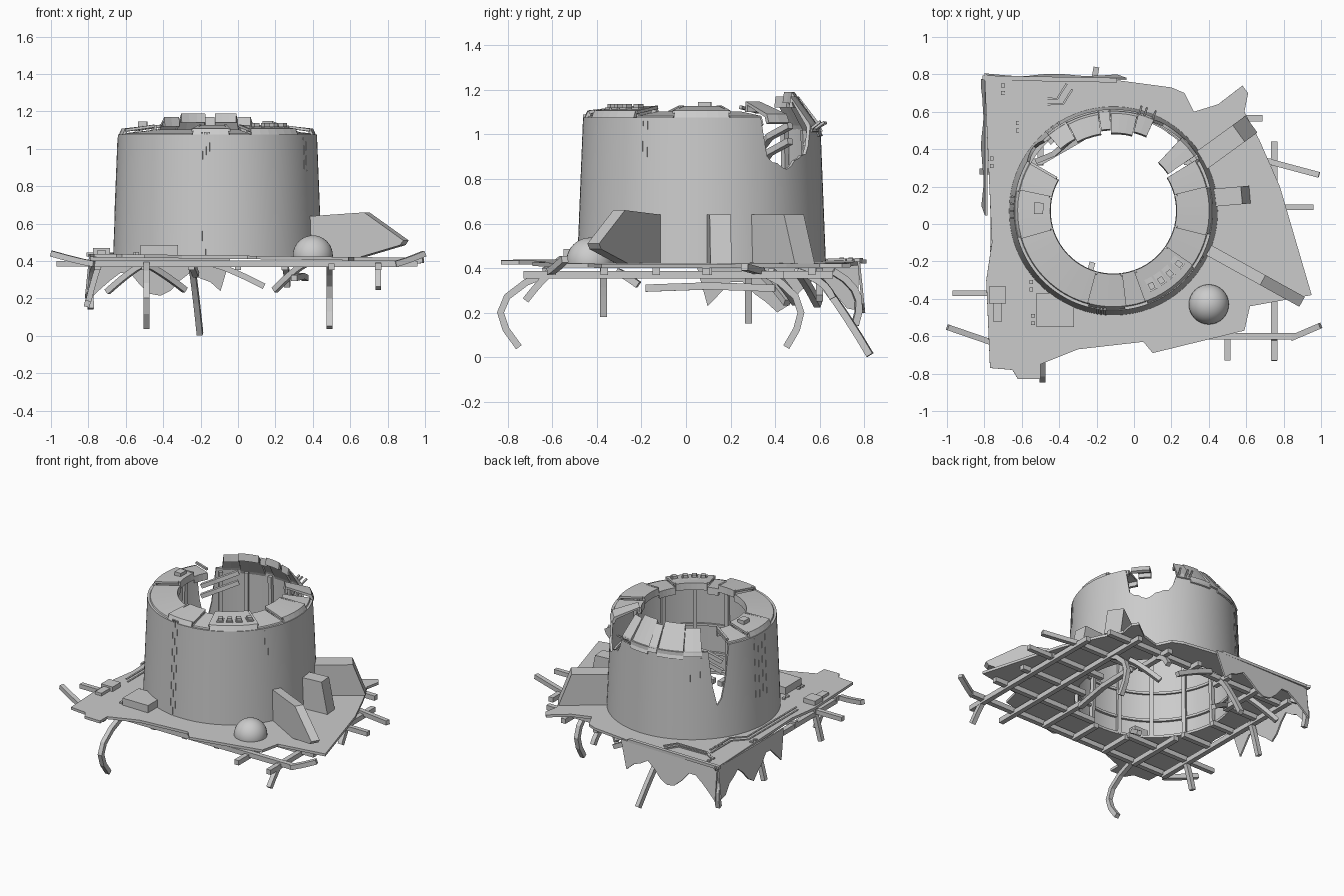
import bpy, bmesh, random
from math import radians as rad, sin, cos, pi, sqrt
from mathutils import Matrix

if "Cube" in bpy.data.objects:
    bpy.data.objects.remove(bpy.data.objects["Cube"])

random.seed(4)
CX, CY = -0.11, 0.07             # tower axis
DECK = .43

def pol(a, r, z):
    return (CX + r * cos(rad(a)), CY + r * sin(rad(a)), z)

def wall_r(z):                   # the tower tapers slightly
    return .55 - .04 * (z - DECK)

def add(name, data):
    ob = bpy.data.objects.new(name, data)
    bpy.context.collection.objects.link(ob)
    return ob

def mesh(name, verts, faces, thick=0):
    bm = bmesh.new()
    vs = [bm.verts.new(v) for v in verts]
    for f in faces:
        bm.faces.new([vs[i] for i in f])
    bmesh.ops.recalc_face_normals(bm, faces=bm.faces)
    me = bpy.data.meshes.new(name)
    bm.to_mesh(me)
    bm.free()
    ob = add(name, me)
    if thick:
        m = ob.modifiers.new("thickness", "SOLIDIFY")
        m.thickness, m.offset = thick, 0
    return ob

def prism(name, profile, thick, origin, ang):
    """Profile in (distance, z), extruded sideways, turned about z."""
    n, d = len(profile), (cos(rad(ang)), sin(rad(ang)))
    vs = [(origin[0] + d[0] * u - d[1] * o, origin[1] + d[1] * u + d[0] * o, z)
          for o in (-thick / 2, thick / 2) for u, z in profile]
    fs = [range(n), range(2 * n - 1, n - 1, -1)]
    fs += [(i, (i + 1) % n, n + (i + 1) % n, n + i) for i in range(n)]
    return mesh(name, vs, fs)

def box(name, c, size, ang=0):
    h, z = size[0] / 2, size[2] / 2
    return prism(name, [(-h, c[2] - z), (h, c[2] - z), (h, c[2] + z), (-h, c[2] + z)], size[1], c, ang)

def spline(cu, pts, closed=False):
    sp = cu.splines.new("POLY")
    sp.points.add(len(pts) - 1)
    sp.use_cyclic_u, sp.use_smooth = closed, False
    for p, co in zip(sp.points, pts):
        p.co, p.tilt = (*co, 1), pi / 4

def bar(name, pts, r=.02):
    """Square bar along a path."""
    cu = bpy.data.curves.new(name, "CURVE")
    cu.dimensions, cu.bevel_depth, cu.bevel_resolution, cu.use_fill_caps = "3D", r, 0, True
    spline(cu, pts)
    return add(name, cu)

def strut(x, y, heading, reach, drop, bulge=0):
    """Bent girder end: leaves along heading, droops (or rises) with a sideways bulge."""
    d = (cos(rad(heading)), sin(rad(heading)))
    pts = []
    for i in range(6):
        t = i / 5
        s = reach * t + bulge * sin(pi * t)
        pts.append((x + d[0] * s, y + d[1] * s, .385 - drop * t ** 1.2))
    bar("bent_strut", pts, .022)

# tower wall: blasted notch at the right back, narrow crack at the left back
def rim(a):
    if 30 < a < 66:
        return .86 + .1 * (abs(a - 46) / 18) ** 2 + random.uniform(-.02, .02)
    if 135 < a < 149:
        return .62 + .3 * abs(a - 142) / 7
    return 1.04 if 66 <= a <= 135 else 1.075
angs = list(range(0, 360, 3))
n, wv = len(angs), []
for a in angs:
    h = rim(a)
    wv += [pol(a, .55, .42), pol(a, wall_r(h), h)]
wall = mesh("tower_wall", wv, [(2 * i, 2 * ((i + 1) % n), 2 * ((i + 1) % n) + 1, 2 * i + 1) for i in range(n)], .016)

def panel(name, a0, a1, r0, z0, r1, z1, t=.02):
    """Ring segment: inner lip, sloped top, outer bevel tucked behind the wall."""
    k = max(2, int((a1 - a0) / 5))
    vs = []
    for i in range(k + 1):
        a = a0 + (a1 - a0) * i / k
        vs += [pol(a, r0, z0 - .04), pol(a, r0, z0), pol(a, r1 - .015, z1 + .005), pol(a, r1, z1 - .03)]
    fs = [(4 * i + j, 4 * i + 4 + j, 4 * i + 5 + j, 4 * i + 1 + j) for i in range(k) for j in range(3)]
    return mesh(name, vs, fs, t)

# crown: intact panels of alternating height, then raised broken ones at the back
cuts = [150, 168, 196, 255, 277, 290, 325, 346, 374, 392]
for i, (a0, a1) in enumerate(zip(cuts, cuts[1:])):
    dz = (-.005, .02)[i % 2]
    panel("crown_panel", a0 + .3, a1 - .3, .345, 1.1 + dz, .521, 1.075 + dz)
    bar("crown_rib", [pol(a0, .35, 1.122), pol(a0, .51, 1.1)], .01)
panel("loose_crown_panel", 34, 47, .36, 1.14, .53, 1.08)
torn = [66, 76, 92, 99, 118, 131]
for i, (a0, a1) in enumerate(zip(torn, torn[1:])):
    lift = .02 * (i % 2)
    panel("broken_crown_panel", a0, a1 - .4, .44 - lift, 1.16 + lift, .535, 1.04 - lift)
for a in (67, 72, 75):
    bar("torn_wire", [pol(a, .5, .95), pol(a, .54, 1.03), pol(a, .58, 1.05 + .03 * random.random())], .008)

# crown machinery
for a in (297, 304.5, 312, 321):
    box("crown_module", pol(a, .43, 1.105), (.09, .043, .03), a)
    box("crown_module_cap", pol(a, .45, 1.125), (.035, .03, .025), a)
box("crown_box", pol(178, .4, 1.125), (.05, .06, .04), 178)

# vertical conduits outside, stiffeners and hoops inside
for first, count, step, z0, z1 in [(261, 3, 2, DECK, 1.09), (330, 2, 2.5, .88, 1.06), (122, 3, 4, DECK, 1), (172, 4, 4, .64, 1.06)]:
    for i in range(count):
        a = first + i * step
        bar("wall_conduit", [pol(a, wall_r(z) + .004, z) for z in (z0, z1)], .008)
for a in [*range(160, 375, 24), *range(75, 135, 19)]:
    bar("inner_stiffener", [pol(a, .52, .42), pol(a, .5, 1.02)], .018)
for z in (.55, .75):
    bar("inner_hoop", [pol(a, .525, z) for a in range(150, 495 if z < .6 else 391, 8)], .012)

# torn hull plate with round opening
OUT = [(-.8, .81), (-.75, .77), (-.1, .77), (.2, .73), (.27, .7), (.32, .6), (.45, .64), (.58, .74), (.61, .7), (.59, .6),
       (.67, .45), (.78, .2), (.95, -.38), (.62, -.44), (.59, -.57), (.1, -.69), (.05, -.63), (-.3, -.67), (-.5, -.75),
       (-.5, -.83), (-.62, -.83), (-.65, -.78), (-.77, -.77), (-.79, -.3), (-.76, -.1)]
cu = bpy.data.curves.new("hull_plate", "CURVE")
cu.dimensions, cu.fill_mode, cu.extrude = "2D", "BOTH", .009
spline(cu, [(x, y, 0) for x, y in OUT], True)
spline(cu, [pol(a, .51, 0) for a in range(0, 360, 6)], True)
plate = add("hull_plate", cu)
plate.location.z, plate.rotation_euler.y = .42, rad(.7)

# torn skirts hanging from the back and left edges, deepest at both ends
def skirt(name, dx, dy):
    vs, k = [], 14
    for i in range(k + 1):
        t = i / k
        z = .42 if i == k else .27 - .06 * cos(t * 4 * pi) + random.uniform(-.02, .02)
        x, y = -.79 + dx * t, .775 + dy * t
        lean = .1 * (DECK - z) / .73
        vs += [(x, y, DECK), (x + dy * lean, y + dx * lean, z)]
    mesh(name, vs, [(2 * i, 2 * i + 2, 2 * i + 3, 2 * i + 1) for i in range(k)], .012)
skirt("back_skirt", .75, 0)
skirt("left_skirt", 0, -.73)
box("back_edge_strip", (-.45, .775, .435), (.72, .025, .02), -1)

# buttress fins
prism("front_fin", [(0, .42), (.3, .42), (.55, .485), (.57, .51), (.33, .66), (0, .64)], .06, (.4, -.14), -29)
for name, length, wide, at, ang in [("middle_fin", .2, .095, (.42, .14), 5), ("back_fin", .38, .11, (.32, .31), 36)]:
    prism(name, [(0, .42), (length, .42), (length * .78, .64), (0, .64)], wide, at, ang)

# dome, cut off below the deck
bm = bmesh.new()
bmesh.ops.create_uvsphere(bm, u_segments=32, v_segments=20, radius=.107, matrix=Matrix.Translation((.4, -.43, DECK)))
bmesh.ops.bisect_plane(bm, geom=bm.verts[:] + bm.edges[:] + bm.faces[:], plane_co=(0, 0, .41),
                       plane_no=(0, 0, -1), clear_outer=True)
me = bpy.data.meshes.new("dome")
bm.to_mesh(me)
bm.free()
me.shade_smooth()
add("dome", me)

# deck boxes, piping and studs
box("front_deck_box", (-.42, -.46, .455), (.2, .18, .06))
box("side_gadget_base", (-.73, -.38, .445), (.09, .09, .05))
box("side_gadget_neck", (-.73, -.47, .44), (.05, .1, .035))
for pts in ([(-.66, .67), (-.61, .64), (-.38, .64), (-.33, .72)], [(-.69, -.25), (-.69, .3), (-.61, .38), (-.61, .6)]):
    for o in (0, .03):
        bar("deck_pipe", [(x - o, y + o, .437) for x, y in pts], .008)
for x, y in [(-.76, .31), (-.62, .5), (-.7, .7), (-.55, -.35), (-.54, -.53)]:
    for o in (0, .04):
        box("deck_stud", (x, y + o, .437), (.02, .02, .02))

# girder grid under the plate, interrupted by the round opening
def girder(along_x, c, lo, hi, z):
    o, q = (CX, CY) if along_x else (CY, CX)
    half = sqrt(max(0, .46 ** 2 - (c - q) ** 2))
    for a, b in ((lo, o - half), (o + half, hi)):
        if b - a > .03:
            bar("girder", [(t, c, z) if along_x else (c, t, z) for t in (a, b)], .024)
for i in range(6):
    y = -.6 + .233 * i
    girder(True, y, -.77, .8 - .2 * max(y, -.3), .385)
for i in range(7):
    x = -.75 + .25 * i
    girder(False, x, -.73 if x > .4 else -.6, .44 if x > .6 else .66, .37)

# bent girder ends and dangling struts: x, y, heading, reach, drop, bulge
for s in [(-.77, -.63, 161, .24, -.055), (-.76, -.37, 180, .21, 0), (.84, -.61, 23, .17, -.055),
          (.7, .34, -15, .3, -.02), (.76, .09, 0, .2, 0),
          (-.49, -.6, -90, .15, .34, .15), (-.25, .56, 80, .27, .375), (.49, .33, 90, .12, .34, .12),
          (-.77, .66, 100, .1, .24, .06), (-.74, -.37, 180, .06, .2), (.75, -.6, -90, .12, .13),
          (-.74, .28, 180, .07, .23), (-.14, .6, 0, .28, .12), (.36, .38, 145, .2, .14),
          (.25, .5, 85, .16, .12, .03), (-.5, .33, 30, .25, .14), (-.5, .5, 155, .22, .15),
          (-.25, -.31, 75, .1, .06)]:
    strut(*s)
bar("hanging_beam", [(.3, -.18, .31), (.34, .1, .32), (.36, .4, .31)], .023)
for z in (.92, .99):
    bar("fallen_crown_beam", [pol(147, .49, z - .05), pol(136, .44, z), pol(118, .45, z + .05)], .02)

# curves and modifiers become plain meshes, then the round wall is smoothed
bpy.ops.object.select_all(action="SELECT")
bpy.context.view_layer.objects.active = wall
bpy.ops.object.convert(target="MESH")
wall.data.shade_smooth()
wall.data.set_sharp_from_angle(angle=rad(30))
